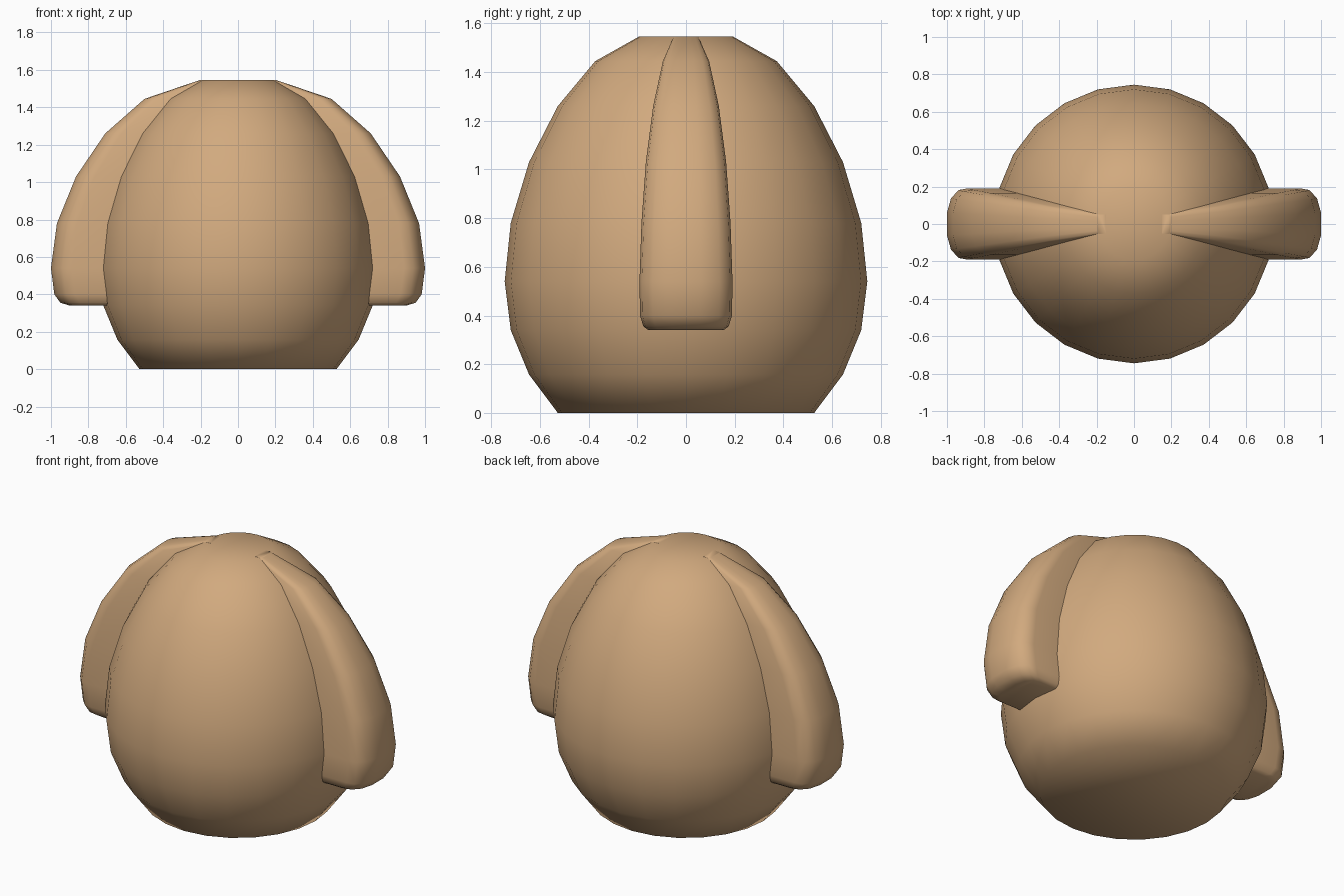
import bpy, bmesh, math

if "Cube" in bpy.data.objects:
    bpy.data.objects.remove(bpy.data.objects["Cube"])

tan = bpy.data.materials.new("tan")
tan.diffuse_color = (0.64, 0.40, 0.21, 1)
tan.use_nodes = True
tan.node_tree.nodes["Principled BSDF"].inputs["Base Color"].default_value = tan.diffuse_color


def finish(name, rings, closed_caps=True, angle=40):
    """Loft closed rings of points into one smooth object."""
    bm = bmesh.new()
    loops = [[bm.verts.new(p) for p in ring] for ring in rings]
    n = len(loops[0])
    for a, b in zip(loops, loops[1:]):
        for i in range(n):
            j = (i + 1) % n
            bm.faces.new((a[i], a[j], b[j], b[i]))
    if closed_caps:
        bm.faces.new(loops[0][::-1])
        bm.faces.new(loops[-1])
    bmesh.ops.recalc_face_normals(bm, faces=bm.faces[:])
    mesh = bpy.data.meshes.new(name)
    bm.to_mesh(mesh)
    bm.free()
    mesh.materials.append(tan)
    ob = bpy.data.objects.new(name, mesh)
    bpy.context.collection.objects.link(ob)
    bpy.ops.object.select_all(action='DESELECT')
    ob.select_set(True)
    bpy.context.view_layer.objects.active = ob
    bpy.ops.object.shade_smooth_by_angle(angle=math.radians(angle))
    return ob


# Egg-shaped body, flat at the top and bottom: (radius, height)
profile = [(0.527, 0), (0.645, 0.158), (0.72, 0.34), (0.745, 0.54), (0.72, 0.78),
           (0.645, 1.03), (0.527, 1.26), (0.373, 1.445), (0.193, 1.546)]
SEG = 24
finish("body", [[(r * math.cos(2 * math.pi * i / SEG), r * math.sin(2 * math.pi * i / SEG), z)
                 for i in range(SEG)] for r, z in profile], angle=80)

# Side flaps: (height, outer x, half width, inner x)
sections = [(0.34, 0.90, 0.155, 0.66), (0.355, 0.95, 0.175, 0.66), (0.40, 0.982, 0.189, 0.67),
            (0.54, 1.0, 0.191, 0.69), (0.78, 0.968, 0.183, 0.67), (1.03, 0.866, 0.165, 0.59),
            (1.26, 0.71, 0.135, 0.47), (1.445, 0.50, 0.095, 0.32), (1.547, 0.20, 0.05, 0.15)]


def flap(name, side):
    rings = []
    for z, xo, w, xi in sections:
        d = xo - xi
        half = [(xi, w), (xo - 0.36 * d, w), (xo - 0.2 * d, 0.95 * w),
                (xo - 0.07 * d, 0.72 * w), (xo, 0.32 * w)]
        pts = half + [(x, -y) for x, y in reversed(half)]
        rings.append([(side * x, y, z) for x, y in pts])
    finish(name, rings, angle=50)


flap("right_flap", 1)
flap("left_flap", -1)
